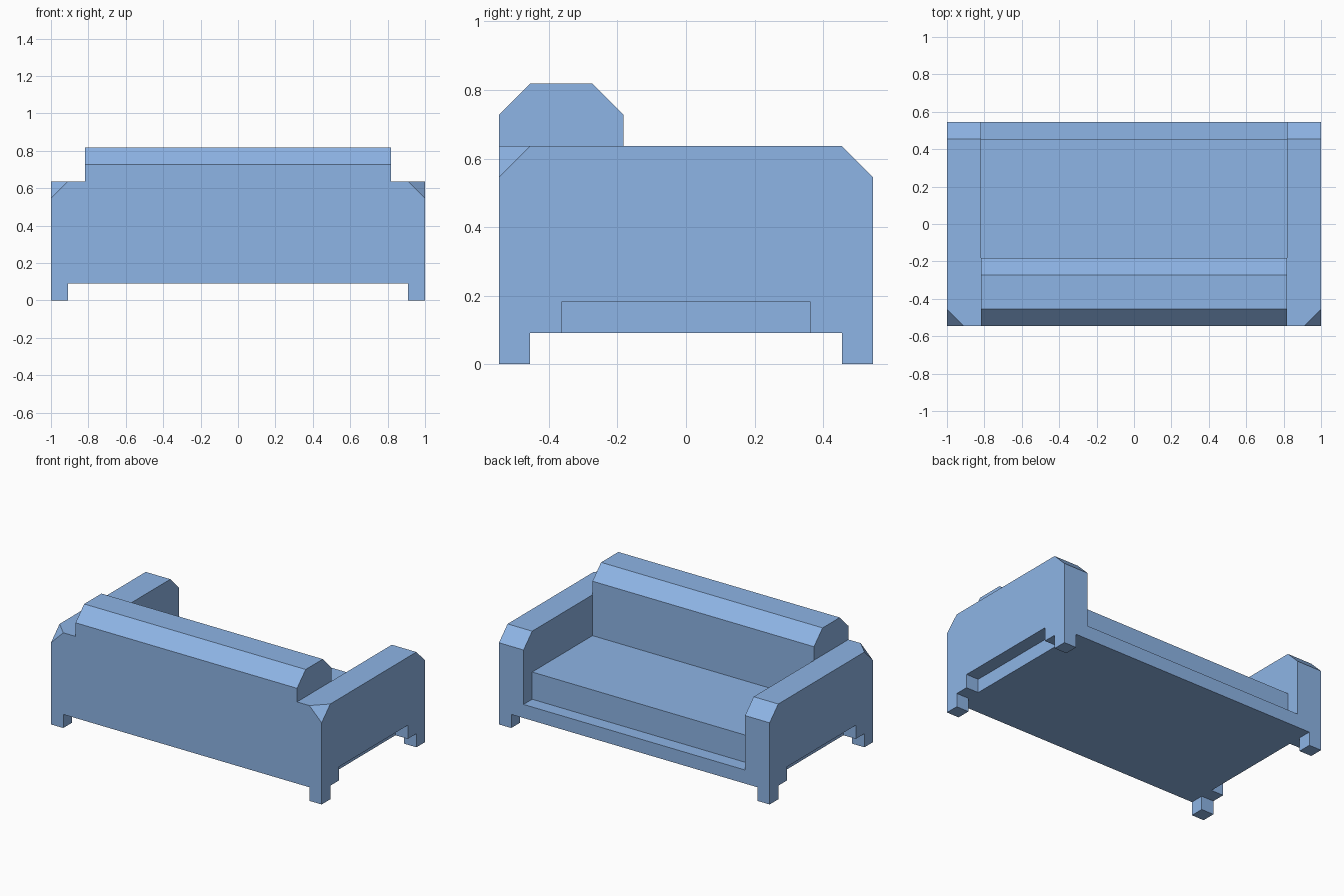
import bpy, bmesh
from mathutils import Vector

if "Cube" in bpy.data.objects:
    bpy.data.objects.remove(bpy.data.objects["Cube"])

U = 1 / 11  # model grid: 22 x 12 x 9 units

# Blue upholstery
fabric = bpy.data.materials.new("blue_fabric")
fabric.diffuse_color = (0.27, 0.46, 0.79, 1)
fabric.use_nodes = True
fabric.node_tree.nodes["Principled BSDF"].inputs["Base Color"].default_value = fabric.diffuse_color


def extrude(name, profile, axis, lo, hi, cuts=()):
    """Extrude a closed profile along x or z; each cut is (point, outward normal)."""
    def place(a, b, t):
        return Vector((t, a, b) if axis == 'x' else (a, b, t)) * U
    bm = bmesh.new()
    face = bm.faces.new([bm.verts.new(place(a, b, lo)) for a, b in profile])
    new = bmesh.ops.extrude_face_region(bm, geom=[face])['geom']
    move = place(0, 0, hi - lo)
    bmesh.ops.translate(bm, vec=move, verts=[v for v in new if isinstance(v, bmesh.types.BMVert)])
    for point, normal in cuts:
        res = bmesh.ops.bisect_plane(bm, geom=bm.verts[:] + bm.edges[:] + bm.faces[:],
                                     plane_co=Vector(point) * U, plane_no=normal, clear_outer=True)
        edges = [e for e in res['geom_cut'] if isinstance(e, bmesh.types.BMEdge)]
        bmesh.ops.holes_fill(bm, edges=edges)
    bmesh.ops.recalc_face_normals(bm, faces=bm.faces[:])
    mesh = bpy.data.meshes.new(name)
    bm.to_mesh(mesh)
    bm.free()
    mesh.materials.append(fabric)
    obj = bpy.data.objects.new(name, mesh)
    bpy.context.collection.objects.link(obj)
    return obj


def rect(a0, a1, b0, b1):
    return [(a0, b0), (a1, b0), (a1, b1), (a0, b1)]


def mirrored(obj, use_y=False):
    mod = obj.modifiers.new("mirror", 'MIRROR')
    mod.use_axis = (True, use_y, False)
    mod.use_mirror_merge = False


# Four corner legs
mirrored(extrude("leg", rect(10, 11, 5, 6), 'z', 0, 1), use_y=True)

# Base frame, notched under each arm
extrude("base", [(-11, -6), (11, -6), (11, -4), (10, -4), (10, 4), (11, 4),
                 (11, 6), (-11, 6), (-11, 4), (-10, 4), (-10, -4), (-11, -4)], 'z', 1, 2)

# Arms: bevelled open end, clipped outer corner beside the backrest
mirrored(extrude("arm", [(-6, 2), (6, 2), (6, 6), (5, 7), (-6, 7)], 'x', 9, 11,
                 cuts=[((10, -6, 7), (1, -1, 1))]))

# Seat cushion, set back behind a narrow ledge
extrude("seat", rect(-2, 5, 2, 4), 'x', -9, 9)

# Backrest with both top edges bevelled
extrude("backrest", [(-6, 2), (-2, 2), (-2, 8), (-3, 9), (-5, 9), (-6, 8)], 'x', -9, 9)
